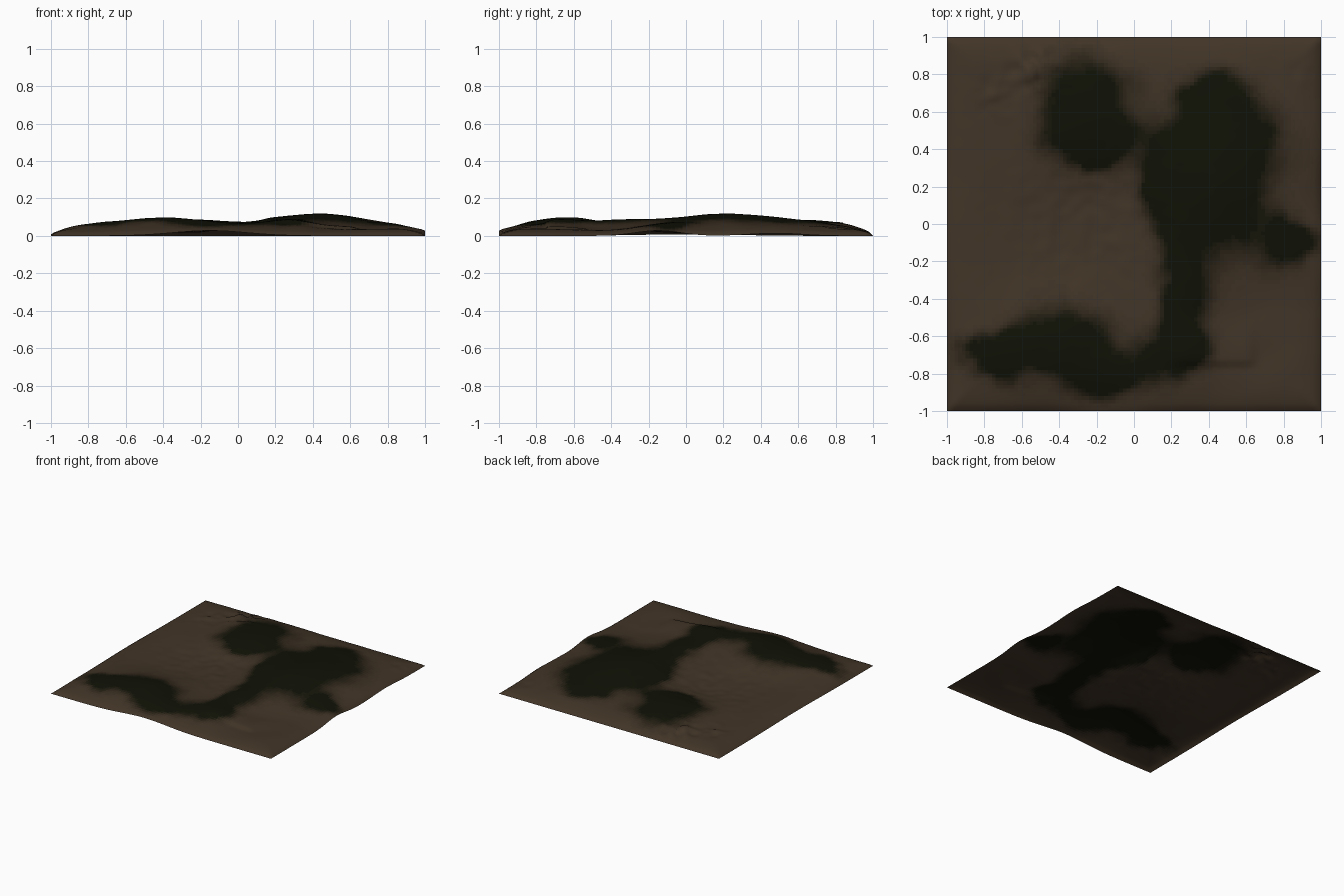
import bpy, bmesh, math
from mathutils import Vector, noise

if "Cube" in bpy.data.objects:
    bpy.data.objects.remove(bpy.data.objects["Cube"])

N = 100      # grid cells per side
LEVELS = 14  # colour steps from bare soil to dark growth

# Overgrown hills: centre x, y, radius x, y, height
HILLS = [
    (0.48, 0.42, 0.40, 0.34, 0.052), (0.42, 0.06, 0.32, 0.34, 0.052),
    (0.25, -0.38, 0.19, 0.32, 0.042), (0.24, -0.68, 0.22, 0.16, 0.017),
    (-0.40, -0.62, 0.34, 0.27, 0.056), (-0.15, -0.80, 0.30, 0.16, 0.018),
    (-0.76, -0.70, 0.20, 0.14, 0.014), (-0.25, 0.66, 0.30, 0.30, 0.046),
    (-0.22, 0.42, 0.28, 0.16, 0.010), (0.42, 0.68, 0.20, 0.16, 0.010),
    (0.82, -0.10, 0.18, 0.16, 0.020), (0.16, 0.22, 0.12, 0.28, 0.016),
]
# Broken ground: centre x, y, radius, strength
ROUGH = [(-0.50, 0.84, 0.13, 0.045), (-0.73, 0.70, 0.11, 0.020),
         (0.90, 0.80, 0.08, 0.010), (-0.25, 0.0, 0.35, 0.009)]
# Raised spots along the rim: centre x, y, radius x, y, height
RIM = [(-0.15, -1, 0.28, 0.3, 0.028), (1, -0.15, 0.3, 0.17, 0.028),
       (1, 0.48, 0.3, 0.2, 0.014), (-1, 0.0, 0.3, 0.4, 0.008)]


def smooth(a, b, t):
    t = max(0.0, min(1.0, (t - a) / (b - a)))
    return t * t * (3 - 2 * t)


def bell(x, y, cx, cy, rx, ry):
    return math.exp(-(((x - cx) / rx) ** 2 + ((y - cy) / ry) ** 2))


def height(x, y):
    z = 0.038 - 0.022 * bell(x, y, -0.3, 0.0, 0.35, 0.3)
    z -= 0.010 * bell(x, y, 0.7, -0.5, 0.3, 0.25)
    z += sum(h * bell(x, y, cx, cy, rx, ry) for cx, cy, rx, ry, h in HILLS)
    z += 0.005 * noise.fractal(Vector((x * 3, y * 3, 2.0)), 1.0, 2.0, 3)
    for cx, cy, r, s in ROUGH:
        z += s * bell(x, y, cx, cy, r, r) * noise.noise(Vector((x * 16, y * 16, 5.3)))
    # low ledge on the front right slope
    z += (0.016 * smooth(0.15, 0.3, x) * smooth(0.68, 0.6, x)
          * smooth(-0.77, -0.73, y) * smooth(-0.45, -0.7, y))
    # rounded fall-off toward the rim
    t = min(1.0, (1 - max(abs(x), abs(y))) / 0.18)
    fall = max(0.0, t * (2 - t)) ** 0.6
    rim = sum(h * bell(x, y, cx, cy, rx, ry) for cx, cy, rx, ry, h in RIM)
    rim *= 1 - min(abs(x), abs(y)) ** 8
    return max(0.0, fall * z + (1 - fall) * rim)


def growth(x, y):
    # soft union of the hill outlines, with a ragged border
    w = Vector((x * 3.5, y * 3.5, 4.0))
    x += 0.07 * noise.fractal(w, 1.0, 2.0, 4)
    y += 0.07 * noise.fractal(w + Vector((7, 3, 1)), 1.0, 2.0, 4)
    s = sum(bell(x, y, cx, cy, rx, ry) ** 1.6 for cx, cy, rx, ry, _ in HILLS)
    return smooth(0.06, 0.70, s)


# Ground sheet
me = bpy.data.meshes.new("ground")
ob = bpy.data.objects.new("ground", me)
bpy.context.collection.objects.link(ob)
bm = bmesh.new()
bmesh.ops.create_grid(bm, x_segments=N, y_segments=N, size=1.0)
for v in bm.verts:
    v.co.z = height(v.co.x, v.co.y)
for f in bm.faces:
    f.smooth = True
    c = f.calc_center_median()
    f.material_index = round(growth(c.x, c.y) * (LEVELS - 1))
bm.to_mesh(me)
bm.free()

# Blend of soil and growth colours
SOIL, GREEN = Vector((0.054, 0.035, 0.020)), Vector((0.005, 0.006, 0.002))
for i in range(LEVELS):
    m = bpy.data.materials.new(f"ground_tone_{i}")
    m.diffuse_color = (*SOIL.lerp(GREEN, i / (LEVELS - 1)), 1.0)
    m.use_nodes = True
    m.node_tree.nodes["Principled BSDF"].inputs["Base Color"].default_value = m.diffuse_color
    me.materials.append(m)
